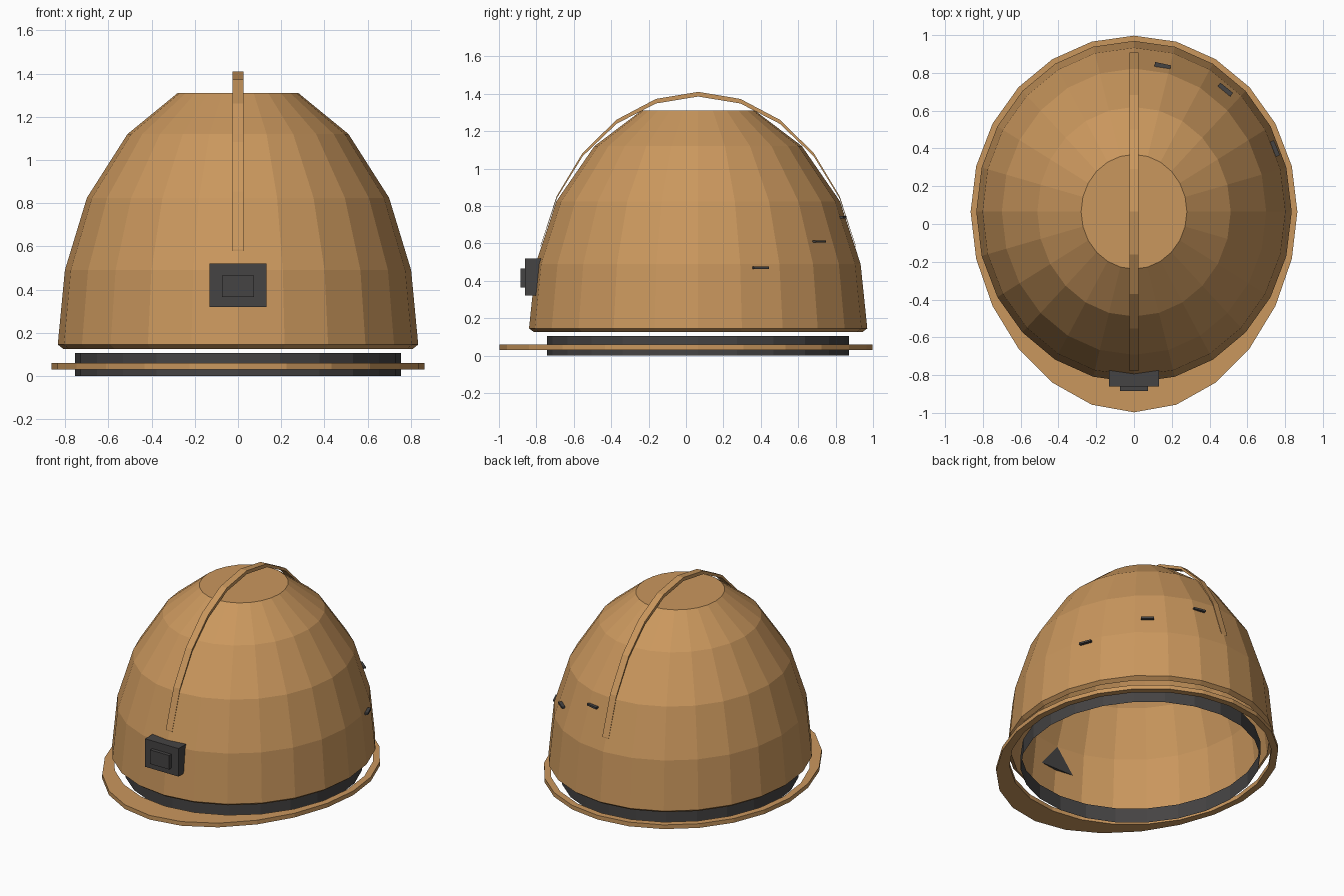
import bpy, bmesh
from math import sin, cos, pi, radians
from mathutils import Matrix, Vector

if "Cube" in bpy.data.objects:
    bpy.data.objects.remove(bpy.data.objects["Cube"], do_unlink=True)

SIDES = 24
CY = 0.065        # centre of the shell along y
RATIO = 1.083     # length of the oval against its width


def material(name, rgb):
    m = bpy.data.materials.new(name)
    m.use_nodes = True
    m.diffuse_color = (*rgb, 1)
    m.node_tree.nodes["Principled BSDF"].inputs["Base Color"].default_value = (*rgb, 1)
    return m


TAN = material("tan", (0.59, 0.31, 0.11))
DARK = material("dark grey", (0.06, 0.057, 0.057))


def finish(name, bm, mat, recalc=True):
    if recalc:
        bmesh.ops.recalc_face_normals(bm, faces=bm.faces)
    me = bpy.data.meshes.new(name)
    bm.to_mesh(me)
    bm.free()
    me.materials.append(mat)
    ob = bpy.data.objects.new(name, me)
    bpy.context.collection.objects.link(ob)
    return ob


def oval(bm, rx, ry, z, push=0.0):
    """Ring of vertices; push stretches the front of the oval."""
    ring = []
    for i in range(SIDES):
        a = 2 * pi * i / SIDES
        front = max(0, -sin(a)) ** 2 * push
        ring.append(bm.verts.new((rx * cos(a), CY + ry * sin(a) - front, z)))
    return ring


def bridge(bm, a, b):
    for i in range(len(a)):
        j = (i + 1) % len(a)
        bm.faces.new((a[i], a[j], b[j], b[i]))


def box(name, lo, hi, mat):
    bm = bmesh.new()
    lo, hi = Vector(lo), Vector(hi)
    size = Matrix.Diagonal((*(hi - lo), 1))
    bmesh.ops.create_cube(bm, size=1, matrix=Matrix.Translation((lo + hi) / 2) @ size)
    return finish(name, bm, mat)


# Faceted shell with an inner wall and flat crown
PROFILE = [(0.835, 0.145), (0.802, 0.49), (0.70, 0.825), (0.512, 1.12), (0.28, 1.31)]
INNER = [(0.25, 1.28), (0.49, 1.095), (0.673, 0.81), (0.773, 0.485), (0.81, 0.125)]
bm = bmesh.new()
rings = [oval(bm, r, r * RATIO, z) for r, z in PROFILE]
inner = [oval(bm, r, r * RATIO, z) for r, z in INNER]
for part in (rings, inner):
    for a, b in zip(part, part[1:]):
        bridge(bm, a, b)
bridge(bm, inner[-1], rings[0])
bm.faces.new(rings[-1])
bm.faces.new(inner[0])
finish("shell", bm, TAN)

# Brim, wider at the front
bm = bmesh.new()
loops = [oval(bm, 0.865, 0.932, 0.03, 0.13), oval(bm, 0.865, 0.932, 0.06, 0.13),
         oval(bm, 0.82, 0.888, 0.06), oval(bm, 0.82, 0.888, 0.03)]
for i in range(4):
    bridge(bm, loops[i], loops[(i + 1) % 4])
finish("brim", bm, TAN)

# Open head band
bm = bmesh.new()
bridge(bm, oval(bm, 0.755, 0.807, 0.0), oval(bm, 0.755, 0.807, 0.105))
finish("head_band", bm, DARK)

# Centre ridge arching from front to back
bm = bmesh.new()
sections = []
for k in range(-5, 6):
    a = radians(15 * k)
    y = CY + 0.873 * sin(a)
    top, low = (0.297 + h * cos(a) for h in (1.113, 1.088))
    sections.append([bm.verts.new(p) for p in
                     ((-0.025, y, low), (0.025, y, low), (0.025, y, top), (-0.025, y, top))])
for a, b in zip(sections, sections[1:]):
    bridge(bm, a, b)
bm.faces.new(sections[0])
bm.faces.new(sections[-1])
finish("centre_ridge", bm, TAN)

# Front lamp mount and its raised plate
box("front_mount", (-0.132, -0.86, 0.32), (0.132, -0.772, 0.52), DARK)
box("mount_plate", (-0.075, -0.885, 0.365), (0.075, -0.855, 0.465), DARK)


# Small vent slots climbing around one side
def shell_radius(z):
    for (r0, z0), (r1, z1) in zip(PROFILE, PROFILE[1:]):
        if z0 <= z <= z1:
            return r0 + (r1 - r0) * (z - z0) / (z1 - z0)


for n, (deg, z) in enumerate(((22.5, 0.47), (51, 0.61), (78, 0.74))):
    a = radians(deg)
    r = shell_radius(z)
    bm = bmesh.new()
    spot = Matrix.Translation((r * cos(a), CY + r * RATIO * sin(a), z))
    bmesh.ops.create_cube(bm, size=1, matrix=spot @ Matrix.Rotation(a, 4, "Z")
                          @ Matrix.Diagonal((0.03, 0.085, 0.013, 1)))
    finish(f"vent_slot_{n + 1}", bm, DARK)
